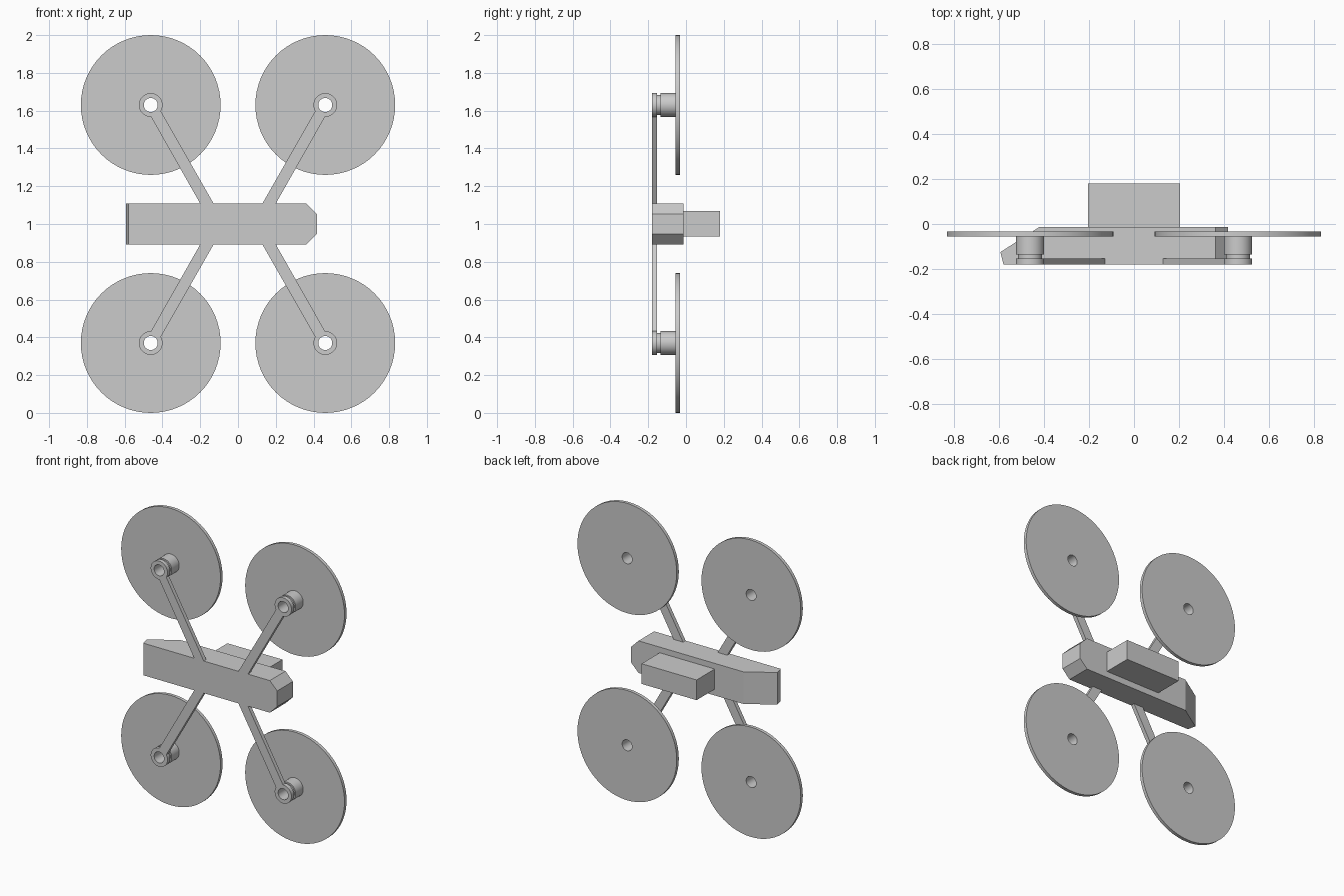
import bpy, bmesh, math
from mathutils import Vector

if "Cube" in bpy.data.objects:
    bpy.data.objects.remove(bpy.data.objects["Cube"])

CENTRE = (0, 0, 1)            # all parts are modelled around the body centre
HUB_X, HUB_Z = 0.462, 0.63    # rotor axis position
BORE, HUB_R, SEG = 0.037, 0.0625, 64
HALF_H = 0.108                # half height of the body


def finish(name, bm, mirrored=False, smooth=False):
    bmesh.ops.recalc_face_normals(bm, faces=bm.faces[:])
    mesh = bpy.data.meshes.new(name)
    bm.to_mesh(mesh)
    bm.free()
    obj = bpy.data.objects.new(name, mesh)
    obj.location = CENTRE
    bpy.context.collection.objects.link(obj)
    if smooth:
        bpy.ops.object.select_all(action='DESELECT')
        obj.select_set(True)
        bpy.context.view_layer.objects.active = obj
        bpy.ops.object.shade_smooth_by_angle(angle=math.radians(30))
    if mirrored:
        mod = obj.modifiers.new("four_corners", 'MIRROR')
        mod.use_axis = (True, False, True)
        mod.use_mirror_merge = False
    return obj


def add_loop(bm, points):
    verts = [bm.verts.new(p) for p in points]
    return [bm.edges.new((verts[i - 1], verts[i])) for i in range(len(verts))]


def extrude(bm, vec):
    ret = bmesh.ops.extrude_face_region(bm, geom=bm.faces[:], use_keep_orig=True)
    moved = [g for g in ret['geom'] if isinstance(g, bmesh.types.BMVert)]
    bmesh.ops.translate(bm, verts=moved, vec=vec)


def lathe(name, profile):
    """Revolve a closed (radius, y) profile about the rotor axis."""
    bm = bmesh.new()
    rings = []
    for r, y in profile:
        rings.append([bm.verts.new((HUB_X + r * math.cos(2 * math.pi * i / SEG), y,
                                    HUB_Z + r * math.sin(2 * math.pi * i / SEG)))
                      for i in range(SEG)])
    for k in range(len(rings)):
        a, b = rings[k - 1], rings[k]
        for i in range(SEG):
            bm.faces.new((a[i - 1], a[i], b[i], b[i - 1]))
    return finish(name, bm, mirrored=True, smooth=True)


# Body: plan profile with a slanted tail, extruded up, nose corners bevelled
bm = bmesh.new()
plan = [(-0.58, -0.18), (0.418, -0.18), (0.418, -0.013), (-0.42, -0.013), (-0.594, -0.125)]
bm.faces.new([bm.verts.new((x, y, -HALF_H)) for x, y in plan])
extrude(bm, Vector((0, 0, 2 * HALF_H)))
nose = [e for e in bm.edges
        if all(v.co.x > 0.4 for v in e.verts) and abs(e.verts[0].co.y - e.verts[1].co.y) > 0.1]
bmesh.ops.bevel(bm, geom=nose, offset=0.055, segments=1, affect='EDGES')
finish("body", bm)

# Battery block on the back of the body
bm = bmesh.new()
bmesh.ops.create_cube(bm, size=1)
bmesh.ops.scale(bm, verts=bm.verts[:], vec=(0.41, 0.193, 0.136))
bmesh.ops.translate(bm, verts=bm.verts[:], vec=(0, 0.0835, 0.002))
finish("battery_block", bm)

# Arms: ring end and straight bar as one outline with a bore
bm = bmesh.new()
half = math.asin(0.03 / HUB_R)
start, sweep = math.radians(240) + half, 2 * math.pi - 2 * half


def hub_point(r, a):
    return (HUB_X + r * math.cos(a), -0.18, HUB_Z + r * math.sin(a))


outer = [hub_point(HUB_R, start + sweep * i / 52) for i in range(53)]
outer += [(0.129, -0.18, HALF_H), (0.20, -0.18, HALF_H)]
bore = [hub_point(BORE, 2 * math.pi * i / SEG) for i in range(SEG)]
edges = add_loop(bm, outer) + add_loop(bm, bore)
bmesh.ops.triangle_fill(bm, use_beauty=True, use_dissolve=False, edges=edges)
extrude(bm, Vector((0, 0.027, 0)))
finish("arms", bm, mirrored=True, smooth=True)

# Motors with a narrow neck, and rotor discs
lathe("motors", [(BORE, -0.153), (0.053, -0.153), (0.053, -0.135),
                 (HUB_R, -0.135), (HUB_R, -0.055), (BORE, -0.055)])
lathe("rotor_discs", [(BORE, -0.055), (0.37, -0.055), (0.37, -0.033), (BORE, -0.033)])
